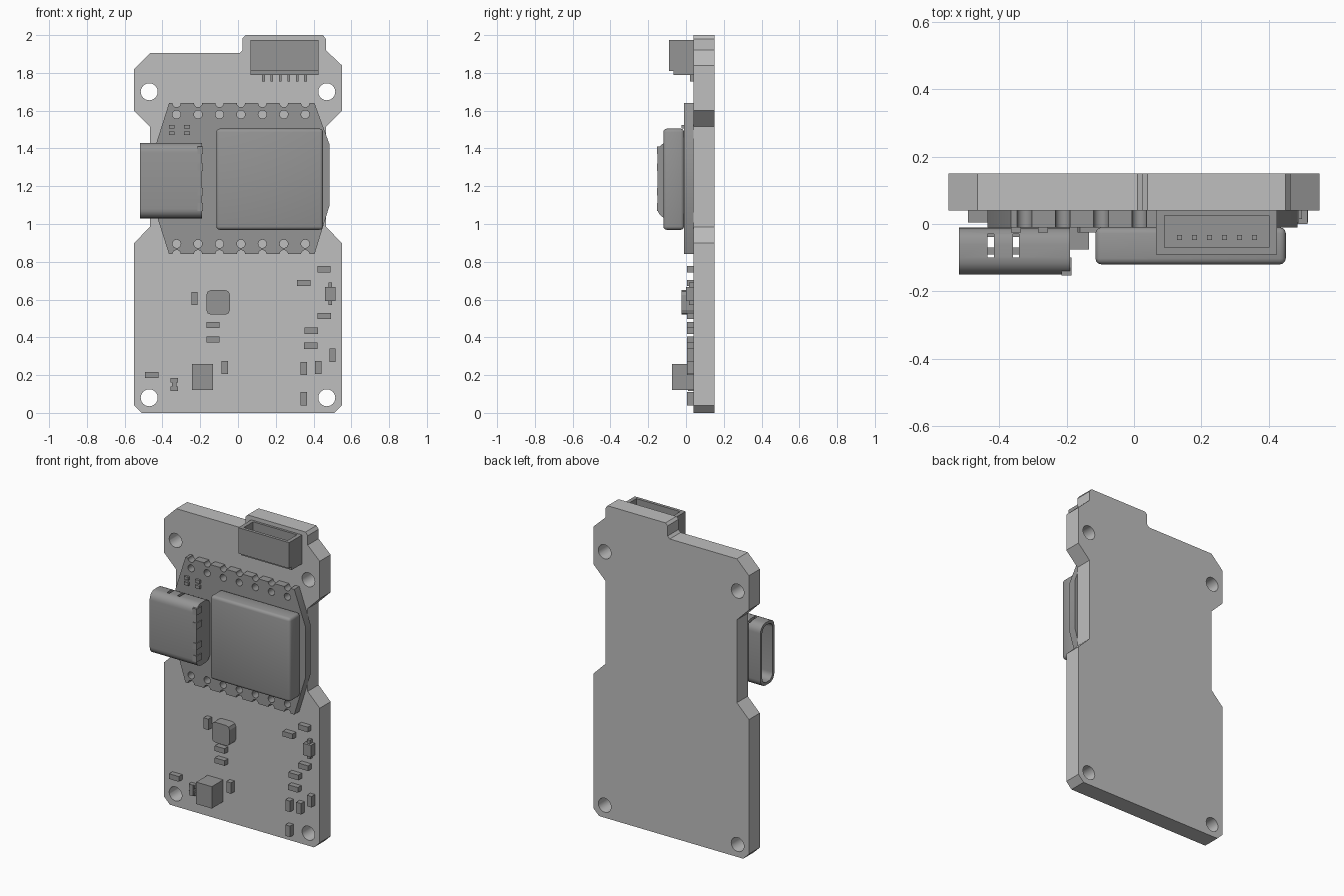
import bpy, bmesh, math
from mathutils import Matrix, Vector

cube = bpy.data.objects.get("Cube")
if cube:
    bpy.data.objects.remove(cube, do_unlink=True)


def material(name, value):
    mat = bpy.data.materials.new(name)
    mat.use_nodes = True
    colour = (value, value, value, 1)
    mat.diffuse_color = colour
    mat.node_tree.nodes["Principled BSDF"].inputs["Base Color"].default_value = colour
    return mat


BOARD = material("light grey", 0.52)
PART = material("mid grey", 0.3)
FACE = 0.04      # front face of the main board
BACK = 0.15      # rear face of the main board


def finish(name, bm, mat):
    bmesh.ops.recalc_face_normals(bm, faces=bm.faces)
    mesh = bpy.data.meshes.new(name)
    bm.to_mesh(mesh)
    bm.free()
    mesh.materials.append(mat)
    obj = bpy.data.objects.new(name, mesh)
    bpy.context.collection.objects.link(obj)
    return obj


def add_box(bm, x, z, w, h, y0, y1):
    place = Matrix.Translation((x, (y0 + y1) / 2, z)) @ Matrix.Diagonal((w, y1 - y0, h, 1))
    return bmesh.ops.create_cube(bm, size=1, matrix=place)["verts"]


def box(name, x, z, w, h, y0, y1=FACE, bevel=0, axis=None, segments=3):
    bm = bmesh.new()
    add_box(bm, x, z, w, h, y0, y1)
    if bevel:
        edges = [e for e in bm.edges if axis is None or
                 abs((e.verts[0].co - e.verts[1].co).normalized().dot(axis)) > 0.9]
        bmesh.ops.bevel(bm, geom=edges, offset=bevel, segments=segments,
                        profile=0.5, affect='EDGES')
    return finish(name, bm, PART)


def boxes(name, specs, mat=PART):
    bm = bmesh.new()
    for spec in specs:
        add_box(bm, *spec)
    return finish(name, bm, mat)


def prism(name, outline, y0, y1, mat):
    bm = bmesh.new()
    face = bm.faces.new([bm.verts.new((x, y0, z)) for x, z in outline])
    out = bmesh.ops.extrude_face_region(bm, geom=[face])["geom"]
    bmesh.ops.translate(bm, vec=(0, y1 - y0, 0),
                        verts=[v for v in out if isinstance(v, bmesh.types.BMVert)])
    return finish(name, bm, mat)


def drills(centres, radius):
    bm = bmesh.new()
    for x, z in centres:
        bmesh.ops.create_cone(bm, cap_ends=True, segments=24, radius1=radius,
                              radius2=radius, depth=1,
                              matrix=Matrix.Translation((x, 0, z)) @ Matrix.Rotation(math.pi / 2, 4, 'X'))
    return finish("drill_cutter", bm, BOARD)


def cut(obj, cutter):
    cutter.hide_render = True
    mod = obj.modifiers.new("cut", 'BOOLEAN')
    mod.object = cutter
    mod.solver = 'EXACT'
    bpy.context.view_layer.objects.active = obj
    bpy.ops.object.modifier_apply(modifier=mod.name)
    bpy.data.objects.remove(cutter, do_unlink=True)


def smooth(obj):
    bpy.ops.object.select_all(action='DESELECT')
    obj.select_set(True)
    bpy.context.view_layer.objects.active = obj
    bpy.ops.object.shade_smooth_by_angle(angle=math.radians(35))


# Main board with waist notches, raised tab and four screw holes
right = [(0.51, 0), (0.55, 0.04), (0.55, 0.9), (0.465, 0.985), (0.465, 1.515), (0.55, 1.6)]
left = [(-x, z) for x, z in reversed(right)]
top = [(0.55, 1.84), (0.465, 1.92), (0.465, 1.98), (0.45, 2), (0.04, 2), (0.025, 1.985),
       (0.025, 1.92), (0.01, 1.905), (-0.465, 1.905), (-0.55, 1.82)]
board = prism("main_board", right + top + left, FACE, BACK, BOARD)
cut(board, drills([(s * 0.47, z) for s in (-1, 1) for z in (0.08, 1.7)], 0.045))
smooth(board)

# Controller board with two rows of pads and edge notches
module = prism("controller_board",
               [(-0.365, 0.84), (0.405, 0.84), (0.485, 1.1), (0.485, 1.42), (0.405, 1.64),
                (-0.365, 1.64), (-0.435, 1.42), (-0.435, 1.06)], -0.01, FACE, PART)
pads = [-0.325 + 0.1135 * i for i in range(7)]
cut(module, drills([(x, z) for x in pads for z in (0.84, 0.895, 1.58, 1.64)], 0.022))
smooth(module)
smooth(box("radio_shield", 0.168, 1.237, 0.565, 0.535, -0.12, -0.01, bevel=0.018))

# Hollow port shell, open on its outer end, with slotted side walls
port = box("port_shell", -0.355, 1.23, 0.33, 0.4, -0.15, -0.01, 0.05, Vector((1, 0, 0)), 5)
mouth = box("mouth_cutter", -0.41, 1.23, 0.26, 0.365, -0.133, -0.027, 0.04, Vector((1, 0, 0)), 5)
cut(port, mouth)
cut(port, boxes("slot_cutter", [(x, z, 0.018, 0.06, -0.1, -0.03)
                                for x in (-0.425, -0.35) for z in (1.03, 1.43)]))
smooth(port)
box("port_tongue", -0.37, 1.23, 0.2, 0.26, -0.09, -0.07)
boxes("port_tabs", [(-0.2, z, 0.03, 0.04, -0.153, -0.1) for z in (1.09, 1.17, 1.3, 1.39)])
boxes("controller_chips", [(x, z, 0.03, 0.02, -0.025, -0.005)
                           for x in (-0.35, -0.27) for z in (1.48, 1.515)])

# Upward-facing cable socket with contacts and solder legs
socket = box("cable_socket", 0.245, 1.8825, 0.36, 0.185, -0.09)
cut(socket, boxes("socket_cutter", [(0.245, 1.94, 0.31, 0.2, -0.07, 0.025),
                                    (0.245, 1.79, 0.5, 0.04, -0.1, -0.065)]))
legs = [0.135 + 0.0445 * i for i in range(6)]
boxes("socket_contacts", [(x, 1.89, 0.014, 0.11, -0.047, -0.033) for x in legs])
boxes("socket_legs", [(x, 1.775, 0.014, 0.04, 0.02, FACE) for x in legs])

# Larger chips on the main board
box("sensor_chip", -0.105, 0.585, 0.125, 0.13, -0.025, bevel=0.025, axis=Vector((0, 1, 0)), segments=2)
box("tall_chip", -0.188, 0.19, 0.11, 0.14, -0.075)
box("regulator", 0.488, 0.63, 0.055, 0.075, 0)
boxes("regulator_leads", [(0.488, 0.63, 0.02, 0.12, 0.015, FACE)])
boxes("indicator_light", [(-0.337, 0.15, 0.025, 0.07, 0.01, FACE),
                          (-0.337, 0.173, 0.04, 0.024, 0.015, FACE),
                          (-0.337, 0.127, 0.04, 0.024, 0.015, FACE)])

# Small surface parts, lying flat or standing upright
flat = [(-0.133, 0.465), (-0.133, 0.388), (-0.457, 0.2), (0.455, 0.76), (0.348, 0.687),
        (0.457, 0.513), (0.388, 0.435), (0.385, 0.355)]
upright = [(-0.23, 0.605), (-0.07, 0.24), (0.5, 0.305), (0.425, 0.24), (0.348, 0.235), (0.348, 0.075)]
boxes("flat_resistors", [(x, z, 0.07, 0.033, 0.005, FACE) for x, z in flat])
boxes("upright_resistors", [(x, z, 0.033, 0.07, 0.005, FACE) for x, z in upright])
